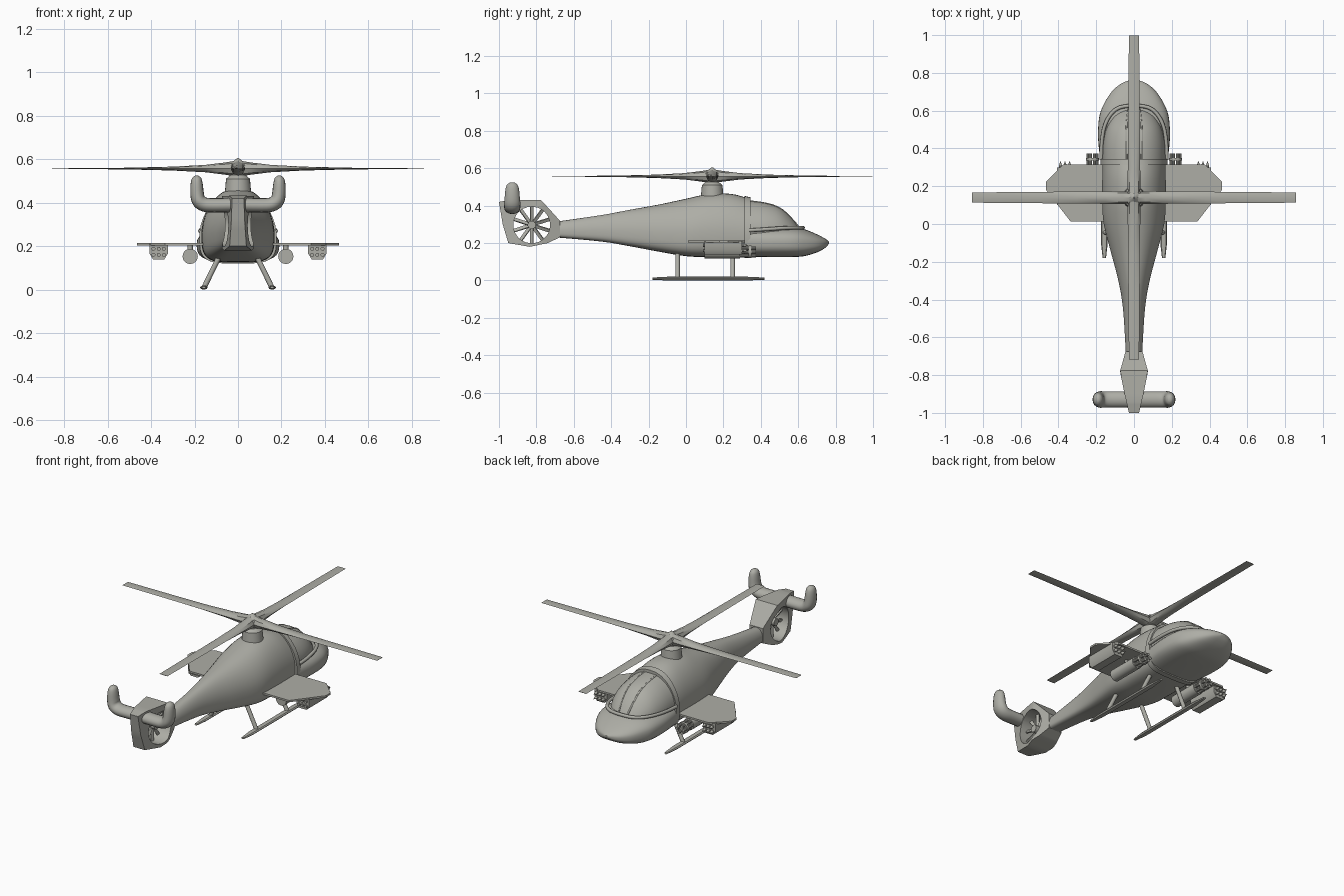
import bpy, bmesh
from math import sin, cos, pi, atan2, copysign
from mathutils import Vector, Matrix

if "Cube" in bpy.data.objects:
    bpy.data.objects.remove(bpy.data.objects["Cube"])

GREY = (0.42, 0.42, 0.38, 1)
paint = bpy.data.materials.new("matte_grey")
paint.use_nodes = True
paint.diffuse_color = GREY
paint.node_tree.nodes["Principled BSDF"].inputs["Base Color"].default_value = GREY


def finish(name, bm, angle=35):
    bmesh.ops.recalc_face_normals(bm, faces=bm.faces)
    me = bpy.data.meshes.new(name)
    bm.to_mesh(me)
    bm.free()
    me.materials.append(paint)
    ob = bpy.data.objects.new(name, me)
    bpy.context.collection.objects.link(ob)
    bpy.ops.object.select_all(action="DESELECT")
    ob.select_set(True)
    bpy.context.view_layer.objects.active = ob
    bpy.ops.object.shade_smooth_by_angle(angle=angle * pi / 180)
    return ob


def loft(name, rings, closed=False, angle=35):
    """Skin a list of equal-sized rings; closed joins last to first, else caps."""
    bm = bmesh.new()
    rows = [[bm.verts.new(p) for p in ring] for ring in rings]
    pairs = list(zip(rows, rows[1:])) + ([(rows[-1], rows[0])] if closed else [])
    for a, b in pairs:
        for i in range(len(a)):
            j = (i + 1) % len(a)
            bm.faces.new((a[i], a[j], b[j], b[i]))
    if not closed:
        bm.faces.new(rows[0])
        bm.faces.new(rows[-1])
    return finish(name, bm, angle)


def rod(bm, a, b, r1, r2=None, n=12):
    """Add a round bar or cone from a to b."""
    a, b = Vector(a), Vector(b)
    m = Matrix.Translation((a + b) / 2) @ (b - a).to_track_quat("Z", "Y").to_matrix().to_4x4()
    bmesh.ops.create_cone(bm, cap_ends=True, segments=n, radius1=r1,
                          radius2=r1 if r2 is None else r2, depth=(b - a).length, matrix=m)


def smooth_keys(keys, steps=4):
    """Catmull-Rom interpolation of station tuples."""
    out = []
    for i in range(len(keys) - 1):
        p = [keys[max(0, min(len(keys) - 1, i + k))] for k in (-1, 0, 1, 2)]
        for s in range(steps):
            t = s / steps
            out.append(tuple(b + t / 2 * (c - a + t * (2*a - 5*b + 4*c - d + t * (3*b - 3*c + d - a)))
                             for a, b, c, d in zip(*p)))
    return out + [keys[-1]]


def hull(y, hw, zb, zt, mid=0.42, taper=0.2, top=2.4, low=4, n=40):
    """Rounded cross-section, narrower towards the roof."""
    zm = zb + (zt - zb) * mid
    ring = []
    for k in range(n):
        c, s = cos(2 * pi * k / n), sin(2 * pi * k / n)
        e = 2 / (top if s > 0 else low)
        x = copysign(abs(c) ** e, c) * hw * (1 - taper * max(0, s))
        z = zm + abs(s) ** e * ((zt - zm) if s > 0 else (zb - zm))
        ring.append((x, y, z))
    return ring


def lerp(table, v):
    for (a, p), (b, q) in zip(table, table[1:]):
        if v <= b:
            return p + (q - p) * (v - a) / (b - a)
    return table[-1][1]


def tube(name, pts, r):
    cu = bpy.data.curves.new(name, "CURVE")
    cu.dimensions = "3D"
    cu.bevel_depth, cu.bevel_resolution, cu.use_fill_caps = r, 2, True
    sp = cu.splines.new("POLY")
    pts = smooth_keys(pts)
    sp.points.add(len(pts) - 1)
    for p, co in zip(sp.points, pts):
        p.co = (*co, 1)
    cu.materials.append(paint)
    bpy.context.collection.objects.link(bpy.data.objects.new(name, cu))


# Fuselage and tail boom: (y, half width, bottom, top)
body = [(-.69, .043, .23, .315), (-.45, .058, .208, .35), (-.3, .083, .183, .378),
        (-.15, .122, .155, .405), (0, .16, .13, .437), (.12, .168, .125, .462),
        (.24, .168, .125, .463), (.33, .166, .127, .44)]
loft("fuselage", [hull(*k) for k in smooth_keys(body)])

# Nose and canopy
nose = [(.32, .176, .127, .29), (.45, .19, .125, .29), (.56, .185, .125, .287), (.63, .162, .13, .275),
        (.7, .118, .15, .247), (.745, .065, .175, .223), (.765, .01, .197, .207)]
loft("nose", [hull(*k, mid=.5, taper=0, low=3) for k in smooth_keys(nose)])
glass = [(.32, .166, .2, .43), (.42, .163, .2, .418), (.5, .147, .2, .392),
         (.56, .118, .2, .342), (.6, .085, .2, .29), (.625, .04, .2, .25)]
loft("canopy", [hull(*k, mid=.35) for k in smooth_keys(glass)])

# Hoop behind the canopy, belt round its base, and windscreen bars
loft("canopy_hoop", [hull(y, .178, .12, z) for y, z in ((.312, .452), (.345, .445))])
half_belt = [(.173, .34, .268), (.171, .43, .274), (.155, .52, .28), (.115, .59, .282), (.055, .622, .282)]
tube("canopy_belt", half_belt + [(-x, y, z) for x, y, z in reversed(half_belt)], .01)
for side, s in (("left", 1), ("right", -1)):
    tube(side + "_windscreen_bar", [(s * .04, .34, .424), (s * .04, .42, .412), (s * .04, .5, .386),
                                    (s * .036, .56, .334), (s * .03, .605, .282)], .005)

# Rotor mast and hub
HUB = Vector((0, .14, .557))
bm = bmesh.new()
rod(bm, (0, .14, .43), (0, .14, .51), .062, .055, 24)
rod(bm, (0, .14, .51), (0, .14, .527), .055, .035, 24)
rod(bm, (0, .14, .52), (0, .14, .575), .03, n=16)
rod(bm, (0, .14, .57), (0, .14, .605), .045, .004, 16)
finish("rotor_mast", bm)

# Four blades thinning towards the tips: (radius, half chord, half thickness)
blade = [(0, .03, .038), (.06, .034, .028), (.15, .033, .017), (.3, .032, .009),
         (.5, .03, .004), (.857, .027, .0008)]
for i in range(4):
    turn = Matrix.Rotation(i * pi / 2, 3, "Z")
    loft(f"rotor_blade_{i + 1}", [[HUB + turn @ Vector((r, c * cos(a), t * sin(a)))
         for a in (k * pi / 4 for k in range(8))] for r, c, t in blade])

# Tail fin with a round duct
FAN = (-.825, .297)
edge = [(-1, .42), (-.94, .432), (-.775, .43), (-.72, .37), (-.675, .32),
        (-.675, .23), (-.74, .2), (-.835, .18), (-.95, .2), (-.98, .3)]
thick = [(-1, .027), (-.9, .05), (-.78, .074), (-.675, .045)]
outer = []
for (y0, z0), (y1, z1) in zip(edge, edge[1:] + edge[:1]):
    outer += [(y0 + (y1 - y0) * t / 4, z0 + (z1 - z0) * t / 4) for t in range(4)]
angles = [atan2(z - FAN[1], y - FAN[0]) for y, z in outer]
inner = [(FAN[0] + .098 * cos(a), FAN[1] + .098 * sin(a)) for a in angles]
loft("tail_fin", [[(s * lerp(thick, y), y, z) for y, z in path]
                  for path, s in ((outer, 1), (inner, 1), (inner, -1), (outer, -1))], closed=True, angle=25)

# Ducted fan
bm = bmesh.new()
rod(bm, (-.03, *FAN), (.03, *FAN), .022, n=16)
for k in range(10):
    m = (Matrix.Translation((0, *FAN)) @ Matrix.Rotation(k * pi / 5, 4, "X")
         @ Matrix.Translation((0, 0, .058)) @ Matrix.Rotation(.5, 4, "Z")
         @ Matrix.Diagonal((.008, .018, .09, 1)))
    bmesh.ops.create_cube(bm, size=1, matrix=m)
finish("tail_fan", bm)

# Tailplane with upturned ends: (x, z, path angle, scale)
arm = [(0, .39, 0, 1), (.11, .388, 0, 1), (.155, .392, .25, 1), (.18, .41, .8, 1.02),
       (.188, .44, 1.4, .95), (.19, .485, pi / 2, .85), (.19, .512, pi / 2, .65), (.19, .524, pi / 2, .25)]
for side, s in (("left", 1), ("right", -1)):
    loft(side + "_tailplane", [[(s * (x - sin(t) * .033 * k * sin(a)), -.929 + .043 * k * cos(a),
         z + cos(t) * .033 * k * sin(a)) for a in (i * pi / 8 for i in range(16))]
         for x, z, t, k in smooth_keys(arm, 3)], angle=60)

# Wings, weapons and landing gear, one set per side
plan = [(.1, .315), (.375, .315), (.465, .225), (.465, .18), (.335, .012), (.1, .012)]
pod = [(-.042, .21), (.042, .21), (.042, .165), (.025, .138), (-.025, .138), (-.042, .165)]
skid = [(-.18, .009, .006), (-.1, .018, .01), (.33, .018, .01), (.42, .009, .006)]
for side, s in (("left", 1), ("right", -1)):
    loft(side + "_wing", [[(s * x, y, z) for x, y in plan] for z in (.203, .214)])

    loft(side + "_rocket_pod", [[(s * (.365 + x), y, z) for x, z in pod] for y in (.1, .3)])
    bm = bmesh.new()
    for dx in (-.024, 0, .024):
        for z in (.16, .188):
            at = s * (.365 + dx)
            rod(bm, (at, .09, z), (at, .31, z), .009, n=10)
            rod(bm, (at, .31, z), (at, .332, z), .009, .001, 10)
    finish(side + "_rockets", bm)

    bm = bmesh.new()
    x, z = s * .22, .153
    rod(bm, (x, .1, z), (x, .29, z), .035, n=20)
    rod(bm, (x, .335, z), (x, .35, z), .034, n=20)
    for k in range(6):
        dx, dz = .023 * cos(k * pi / 3), .023 * sin(k * pi / 3)
        rod(bm, (x + dx, .28, z + dz), (x + dx, .373, z + dz), .009, n=10)
    rod(bm, (x, .2, z + .03), (x, .2, .207), .012)
    finish(side + "_rotary_gun", bm)

    loft(side + "_skid", [[(s * .157 + w * cos(a), y, .01 + h * sin(a))
         for a in (k * pi / 4 for k in range(8))] for y, w, h in skid])
    bm = bmesh.new()
    for y in (-.045, .25):
        rod(bm, (s * .155, y, .012), (s * .09, y, .145), .012)
    finish(side + "_skid_struts", bm)
